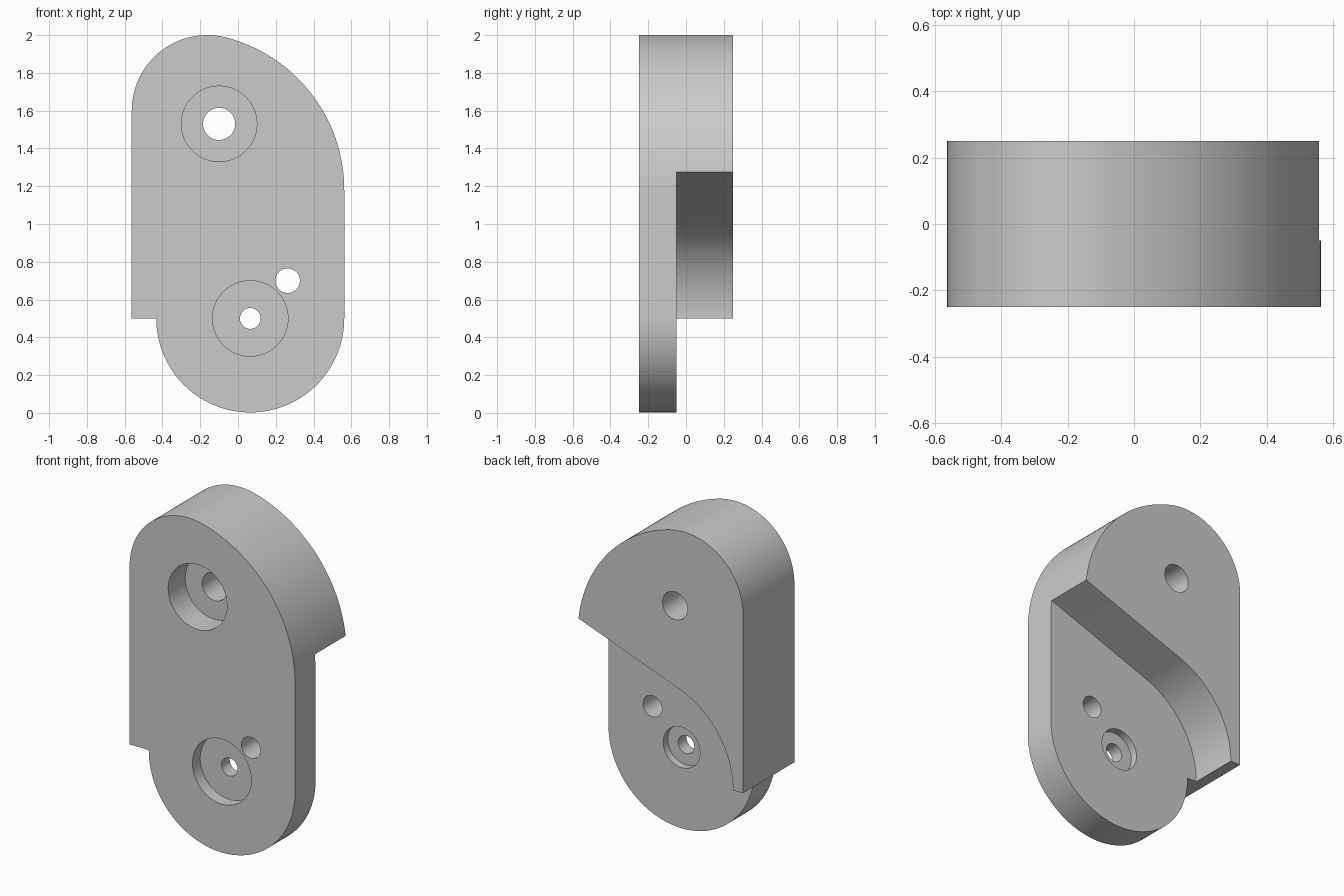
import bpy
import bmesh
from math import cos, sin, radians, degrees, atan2, acos, hypot

if "Cube" in bpy.data.objects:
    bpy.data.objects.remove(bpy.data.objects["Cube"], do_unlink=True)

FRONT, BACK, SHELF = -0.25, 0.25, -0.05
HALF = 0.5625            # half of the overall width
HUB = (0.065, 0.5)       # centre of the rounded lower end

grey = bpy.data.materials.new("plain grey")
grey.use_nodes = True
grey.diffuse_color = (0.6, 0.6, 0.6, 1)
grey.node_tree.nodes["Principled BSDF"].inputs["Base Color"].default_value = grey.diffuse_color


def arc(centre, radius, start, end, steps=48):
    """Points in the xz plane along an arc, angles in degrees."""
    angles = [radians(start + (end - start) * i / steps) for i in range(steps + 1)]
    return [(centre[0] + radius * cos(a), centre[1] + radius * sin(a)) for a in angles]


def prism(name, outline, y0, y1):
    """Solid made by extruding an xz outline from y0 to y1."""
    bm = bmesh.new()
    face = bm.faces.new([bm.verts.new((x, y0, z)) for x, z in outline])
    moved = bmesh.ops.extrude_face_region(bm, geom=[face])["geom"]
    verts = [v for v in moved if isinstance(v, bmesh.types.BMVert)]
    bmesh.ops.translate(bm, verts=verts, vec=(0, y1 - y0, 0))
    bmesh.ops.recalc_face_normals(bm, faces=bm.faces)
    mesh = bpy.data.meshes.new(name)
    bm.to_mesh(mesh)
    bm.free()
    obj = bpy.data.objects.new(name, mesh)
    obj.data.materials.append(grey)
    bpy.context.collection.objects.link(obj)
    return obj


def cut(target, cutter):
    """Subtract the cutter from the target and discard it."""
    cutter.hide_render = True
    mod = target.modifiers.new("cut", "BOOLEAN")
    mod.operation = "DIFFERENCE"
    mod.solver = "EXACT"
    mod.object = cutter
    bpy.context.view_layer.objects.active = target
    bpy.ops.object.modifier_apply(modifier=mod.name)
    bpy.data.objects.remove(cutter, do_unlink=True)


def drill(target, centre, radius, y0, y1):
    cut(target, prism("drill", arc(centre, radius, 0, 360, 64)[:-1], y0, y1))


# Outer body: small top-left arc blends into a large right-hand arc
small_r = 0.4
small_c = (small_r - HALF, 2 - small_r)
big_r = 0.834
big_c = (HALF - big_r, 1.18)
blend = degrees(atan2(small_c[1] - big_c[1], small_c[0] - big_c[0]))
hub_r = HALF - HUB[0]
outline = arc(HUB, hub_r, 180, 360, 64)
outline += arc(big_c, big_r, 0, blend)
outline += arc(small_c, small_r, blend, 180)[1:]
outline.append((-HALF, HUB[1]))
bracket = prism("bracket_body", outline, FRONT, BACK)

# Rear relief: an arc around the hub, then a straight tangent to the right edge
relief_r = 0.56
edge = (0.555, 1.275)
dx, dz = edge[0] - HUB[0], edge[1] - HUB[1]
tangent = degrees(atan2(dz, dx) + acos(relief_r / hypot(dx, dz)))
relief = arc(HUB, relief_r, 180, tangent)
last = relief[-1]
slope = (edge[1] - last[1]) / (edge[0] - last[0])
relief += [(1, last[1] + slope * (1 - last[0])), (1, -1), (relief[0][0], -1)]
cut(bracket, prism("relief", relief, SHELF, 1))

# Upper bolt hole with a deep counterbore in the front
UPPER = (-0.1, 1.53)
drill(bracket, UPPER, 0.2, -1, FRONT + 0.165)
drill(bracket, UPPER, 0.085, -1, 1)

# Lower pivot hole, recessed on both faces of the plate
drill(bracket, HUB, 0.2, -1, FRONT + 0.075)
drill(bracket, HUB, 0.125, SHELF - 0.045, 1)
drill(bracket, HUB, 0.055, -1, 1)

# Side pin hole
drill(bracket, (0.263, 0.7), 0.065, -1, 1)

bpy.ops.object.select_all(action="DESELECT")
bracket.select_set(True)
bpy.context.view_layer.objects.active = bracket
bpy.ops.object.shade_smooth_by_angle(angle=radians(30))
